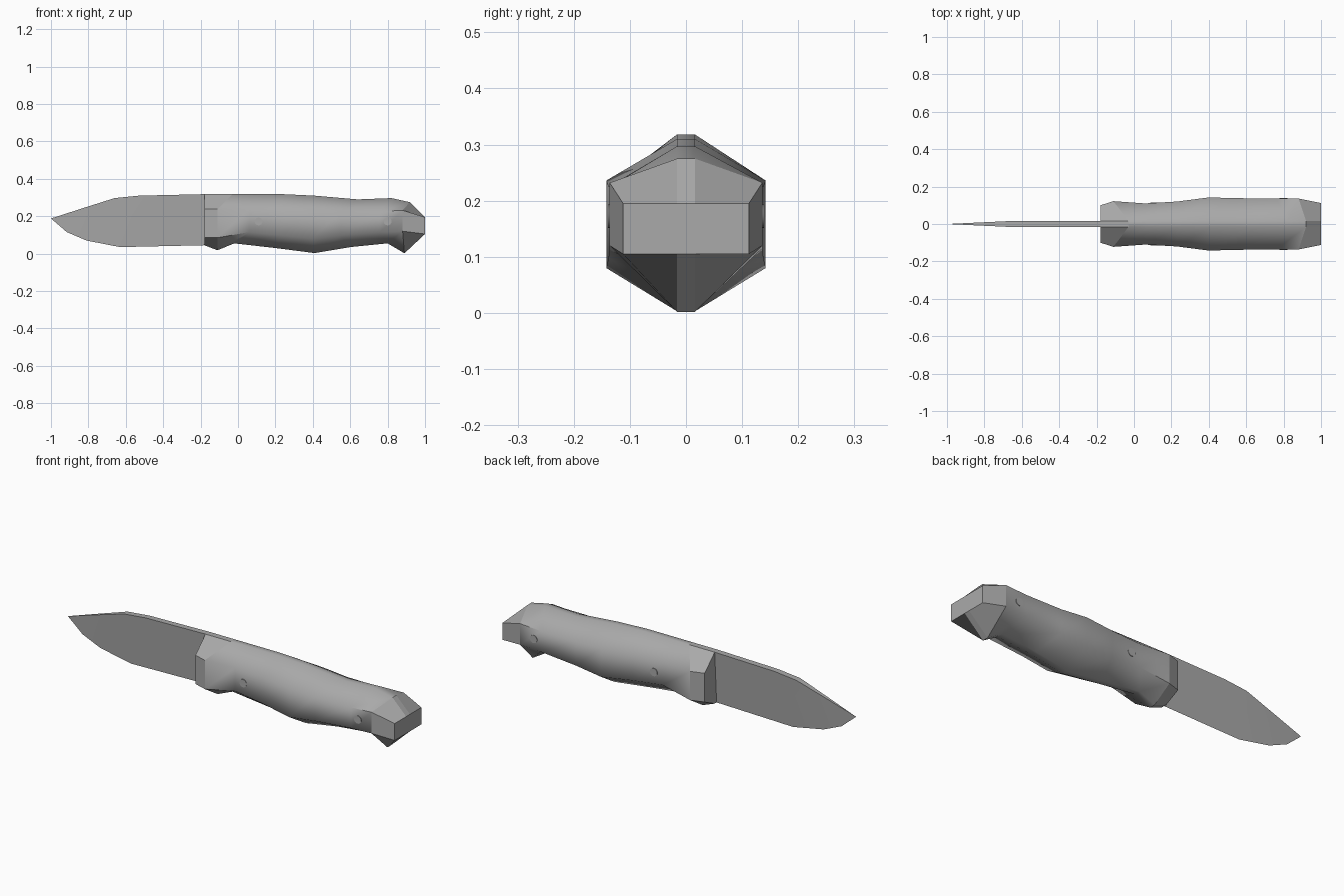
import bpy, bmesh
from math import radians

cube = bpy.data.objects.get("Cube")
if cube:
    bpy.data.objects.remove(cube)

mat = bpy.data.materials.new("steel grey")
mat.use_nodes = True
GREY = (0.4, 0.4, 0.4, 1)
mat.diffuse_color = GREY
mat.node_tree.nodes["Principled BSDF"].inputs["Base Color"].default_value = GREY

HALF = 0.016  # half thickness of the steel


def finish(name, bm):
    bmesh.ops.recalc_face_normals(bm, faces=bm.faces)
    mesh = bpy.data.meshes.new(name)
    bm.to_mesh(mesh)
    bm.free()
    mesh.materials.append(mat)
    obj = bpy.data.objects.new(name, mesh)
    bpy.context.collection.objects.link(obj)
    return obj


def smooth(obj, angle):
    bpy.ops.object.select_all(action='DESELECT')
    obj.select_set(True)
    bpy.context.view_layer.objects.active = obj
    bpy.ops.object.shade_smooth_by_angle(angle=radians(angle))


# Blade: wedge from a thick spine down to a sharp edge
# columns: spine x, spine z, edge x, edge z
blade_columns = [
    (0.0, 0.31, 0.0, 0.07), (-0.18, 0.318, -0.18, 0.045),
    (-0.53, 0.31, -0.63, 0.035), (-0.66, 0.297, -0.81, 0.07),
    (-0.83, 0.243, -0.915, 0.115),
]
bm = bmesh.new()
rows = []
for sx, sz, ex, ez in blade_columns:
    t = HALF if sx > -0.7 else HALF / 2
    rows.append([bm.verts.new(p) for p in
                 ((sx, -t, sz), (sx, t, sz), (ex, 0, ez))])
tip = bm.verts.new((-1, 0, 0.188))
for a, b in zip(rows, rows[1:]):
    for i in range(3):
        j = (i + 1) % 3
        bm.faces.new((a[i], a[j], b[j], b[i]))
for i in range(3):
    bm.faces.new((rows[-1][i], rows[-1][(i + 1) % 3], tip))
bm.faces.new(rows[0])
smooth(finish("blade", bm), 30)

# Handle: hexagonal loft, each ring given by its top, side and bottom
# top (x, z), side (x, half width, upper z, lower z), bottom (x, z)
handle_rings = [
    ((-0.18, 0.318), (-0.18, 0.100, 0.238, 0.085), (-0.18, 0.045)),
    ((-0.03, 0.318), (-0.11, 0.122, 0.238, 0.085), (-0.11, 0.018)),
    ((0.08, 0.318), (0.06, 0.110, 0.238, 0.115), (-0.02, 0.055)),
    ((0.24, 0.318), (0.23, 0.120, 0.238, 0.098), (0.20, 0.030)),
    ((0.41, 0.310), (0.40, 0.142, 0.236, 0.080), (0.41, 0.003)),
    ((0.64, 0.290), (0.55, 0.138, 0.225, 0.098), (0.60, 0.035)),
    ((0.82, 0.297), (0.76, 0.136, 0.225, 0.115), (0.80, 0.055)),
    ((0.92, 0.275), (0.88, 0.136, 0.232, 0.120), (0.89, 0.002)),
    ((1.0, 0.195), (1.0, 0.112, 0.195, 0.105), (1.0, 0.105)),
]
bm = bmesh.new()
rings = []
for (tx, tz), (sx, w, up, low), (bx, bz) in handle_rings:
    side = [(tx, HALF, tz), (sx, w, up), (sx, w, low), (bx, HALF, bz)]
    loop = side + [(x, -y, z) for x, y, z in reversed(side)]
    rings.append([bm.verts.new(p) for p in loop])
for a, b in zip(rings, rings[1:]):
    for i in range(8):
        j = (i + 1) % 8
        bm.faces.new((a[i], a[j], b[j], b[i]))
bm.faces.new(rings[0])
bm.faces.new(rings[-1])
handle = finish("handle", bm)
smooth(handle, 62)
# Facets at both ends stay flat
for face in handle.data.polygons:
    if face.center.x < -0.1 or face.center.x > 0.9:
        face.use_smooth = False

# Rivets: short pins standing just proud of each side
for place, x, w in (("front", 0.11, 0.116), ("rear", 0.80, 0.139)):
    for side, s in (("right", -1), ("left", 1)):
        bpy.ops.mesh.primitive_cylinder_add(
            vertices=16, radius=0.021, depth=0.03,
            location=(x, s * (w - 0.015), 0.172), rotation=(radians(90), 0, 0))
        rivet = bpy.context.object
        rivet.name = f"{place}_rivet_{side}"
        rivet.data.materials.append(mat)
        smooth(rivet, 40)
